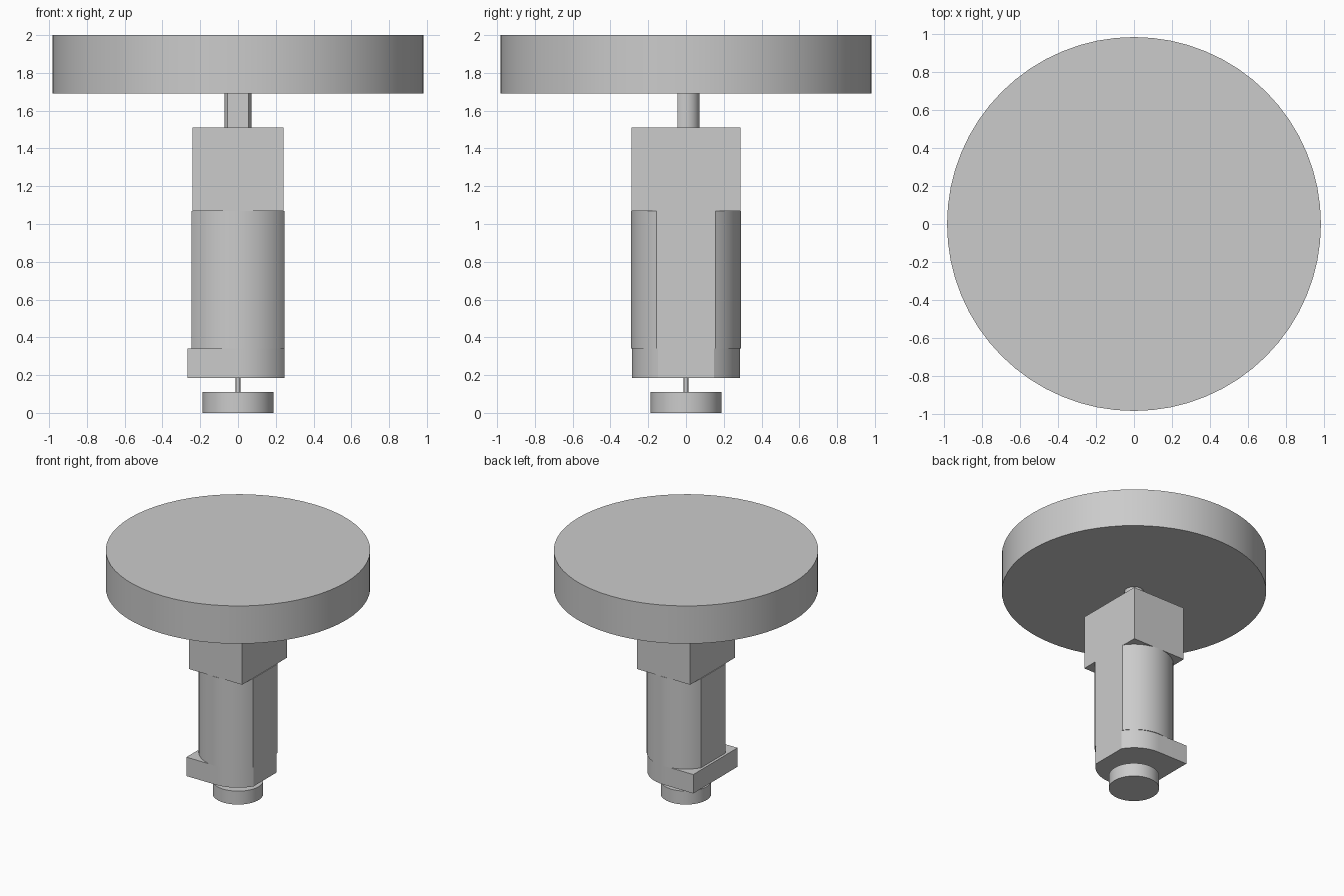
import bpy
import bmesh
from math import acos, asin, cos, sin, pi, radians

cube = bpy.data.objects.get("Cube")
if cube:
    bpy.data.objects.remove(cube, do_unlink=True)

grey = bpy.data.materials.new("plain grey")
grey.use_nodes = True
colour = (0.6, 0.6, 0.6, 1)
grey.diffuse_color = colour
grey.node_tree.nodes["Principled BSDF"].inputs["Base Color"].default_value = colour


def arc(radius, start, end, steps):
    """Points along an arc, both ends included."""
    angles = [start + (end - start) * i / steps for i in range(steps + 1)]
    return [(radius * cos(a), radius * sin(a)) for a in angles]


def circle(radius, steps=64):
    return arc(radius, pi / 2, pi * 5 / 2, steps)[:-1]


def extrude(name, outline, bottom, top):
    """Raise a flat outline into a solid between two heights."""
    bm = bmesh.new()
    face = bm.faces.new([bm.verts.new((x, y, bottom)) for x, y in outline])
    result = bmesh.ops.extrude_face_region(bm, geom=[face])
    raised = [v for v in result["geom"] if isinstance(v, bmesh.types.BMVert)]
    bmesh.ops.translate(bm, verts=raised, vec=(0, 0, top - bottom))
    bmesh.ops.recalc_face_normals(bm, faces=bm.faces)
    mesh = bpy.data.meshes.new(name)
    bm.to_mesh(mesh)
    bm.free()
    mesh.materials.append(grey)
    obj = bpy.data.objects.new(name, mesh)
    bpy.context.collection.objects.link(obj)
    bpy.ops.object.select_all(action="DESELECT")
    obj.select_set(True)
    bpy.context.view_layer.objects.active = obj
    bpy.ops.object.shade_smooth_by_angle(angle=radians(30))
    return obj


FLAT = 0.246        # distance of the flat sides from the axis
BODY_R = 0.292
FOOT_R = 0.287
SHAFT_R = 0.071

# Round knob and the small button under the foot
extrude("knob", circle(0.983), 1.69, 2.0)
extrude("bottom_button", circle(0.187), 0, 0.11)
extrude("button_pin", circle(0.012, 24), 0.11, 0.185)

# Shaft with one flat on the front
cut = asin(0.045 / SHAFT_R)
extrude("shaft", arc(SHAFT_R, -cut, pi + cut, 32), 1.51, 1.69)

# Square housing
w, d = 0.24, 0.289
extrude("housing", [(-w, -d), (w, -d), (w, d), (-w, d)], 1.07, 1.51)

# Barrel with flats on both sides
a = acos(FLAT / BODY_R)
extrude("barrel", arc(BODY_R, a, pi - a, 24) + arc(BODY_R, pi + a, 2 * pi - a, 24), 0.34, 1.07)

# Locking foot: square towards -x, rounded with a flat towards +x
b = acos(FLAT / FOOT_R)
extrude("locking_foot",
        arc(FOOT_R, b, pi / 2, 12) + [(-0.267, FOOT_R), (-0.267, -FOOT_R)]
        + arc(FOOT_R, -pi / 2, -b, 12), 0.185, 0.34)
